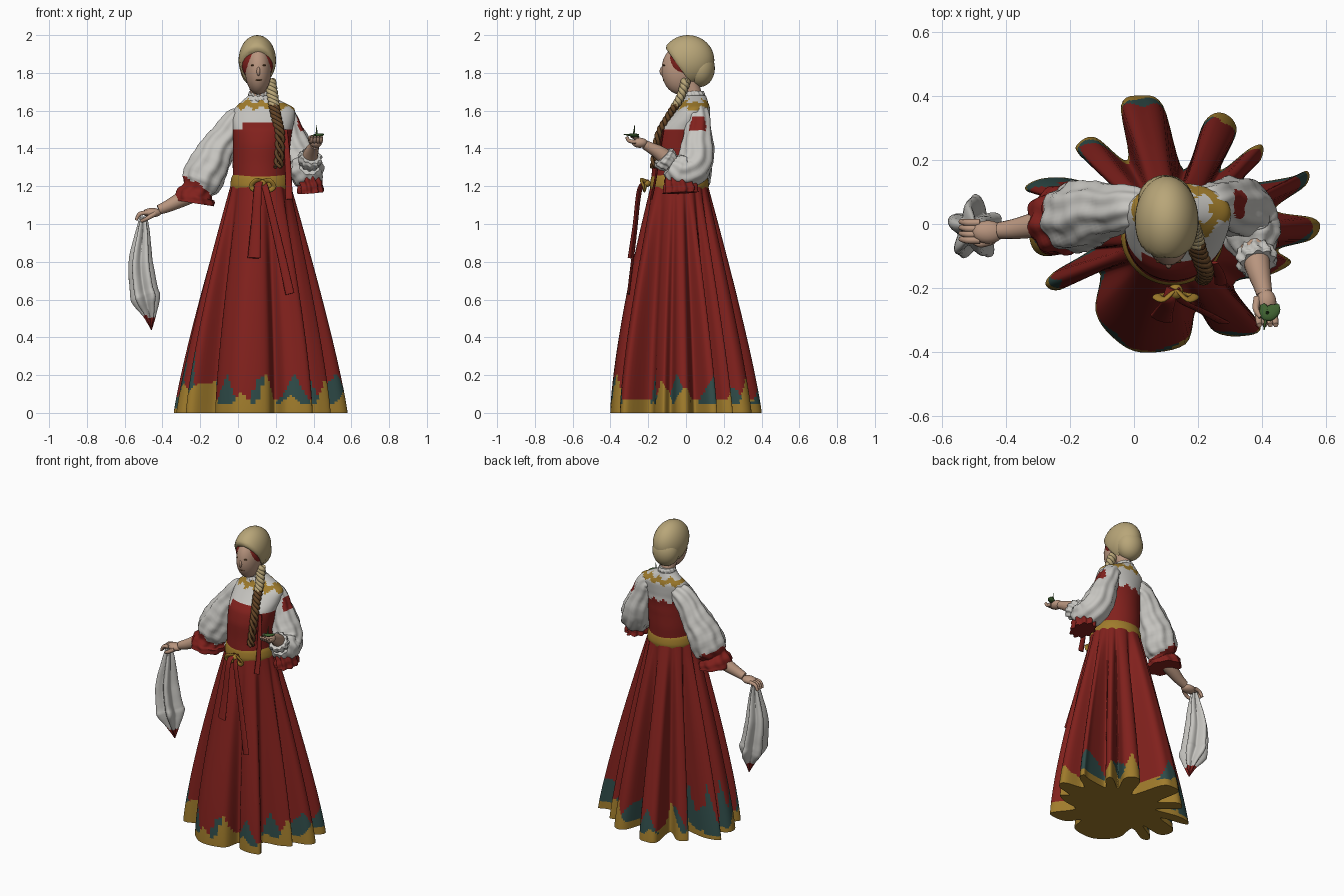
import bpy, bmesh, math
from mathutils import Vector

COL = dict(red=(.22, .015, .012), white=(.57, .56, .53), gold=(.35, .2, .025), teal=(.028, .07, .065),
           skin=(.48, .3, .21), blonde=(.48, .38, .19), brown=(.12, .055, .018), green=(.05, .12, .03))
NAMES = list(COL)
MATS = []
for k, c in COL.items():
    m = bpy.data.materials.new(k)
    m.diffuse_color = (*c, 1)
    MATS.append(m)


def finish(name, bm, col):
    """Colour each face by name or by a function of its centre, and smooth it."""
    bmesh.ops.recalc_face_normals(bm, faces=bm.faces)
    used = []
    for f in bm.faces:
        k = col(f.calc_center_median()) if callable(col) else col
        if k not in used:
            used.append(k)
        f.material_index = used.index(k)
        f.smooth = len(f.verts) <= 4
    me = bpy.data.meshes.new(name)
    bm.to_mesh(me)
    bm.free()
    for k in used:
        me.materials.append(MATS[NAMES.index(k)])
    ob = bpy.data.objects.new(name, me)
    bpy.context.collection.objects.link(ob)
    return ob


def loft(name, rings, col):
    bm = bmesh.new()
    vs = [[bm.verts.new(p) for p in r] for r in rings]
    n = len(vs[0])
    for a, b in zip(vs, vs[1:]):
        for i in range(n):
            bm.faces.new((a[i], a[(i + 1) % n], b[(i + 1) % n], b[i]))
    bm.faces.new(vs[0])
    bm.faces.new(vs[-1])
    return finish(name, bm, col)


def spline(pts, sub, closed=False):
    P = [Vector(p) for p in pts]
    n, out = len(P), []
    for i in range(n if closed else n - 1):
        if closed:
            a, b, c, d = (P[(i + k) % n] for k in (-1, 0, 1, 2))
        else:
            a, b, c, d = P[max(i - 1, 0)], P[i], P[i + 1], P[min(i + 2, n - 1)]
        for s in range(sub):
            t = s / sub
            out.append(.5 * (2 * b + (c - a) * t + (2 * a - 5 * b + 4 * c - d) * t * t
                             + (3 * b - a - 3 * c + d) * t ** 3))
    return out if closed else out + [P[-1]]


def sweep(name, pts, col, n=16, folds=0, amp=0, flat=1, sub=5, wob=1):
    """Tube along (x, y, z, radius) points, optionally pleated or flattened."""
    path = spline(pts, sub)
    rings, nor = [], None
    for i, p in enumerate(path):
        t = (path[min(i + 1, len(path) - 1)] - path[max(i - 1, 0)]).to_3d().normalized()
        if nor is None:
            nor = Vector((0, 0, 1)) if abs(t.y) > .85 else Vector((0, 1, 0))
        nor = (nor - t * nor.dot(t)).normalized()
        b = t.cross(nor)
        ring = []
        for k in range(n):
            a = 2 * math.pi * k / n
            r = max(p[3], .001) * (1 + amp * math.sin(folds * a + .8 * wob * math.sin(i * .6))
                                   + .3 * wob * amp * math.sin(i * 1.7 + 2 * a))
            ring.append(p.to_3d() + b * r * math.cos(a) + nor * r * flat * math.sin(a))
        rings.append(ring)
    return loft(name, rings, col)


def ball(name, loc, rad, col, fn=None, seg=28):
    bm = bmesh.new()
    bmesh.ops.create_uvsphere(bm, u_segments=seg, v_segments=seg // 2, radius=1)
    for v in bm.verts:
        v.co = Vector(loc) + Vector([a * b for a, b in zip(v.co, rad)])
        if fn:
            fn(v.co)
    return finish(name, bm, col)


# Skirt: deep-fold hem outline blended up to an oval waist, fuller in front
HEM = [(.58, -.01), (.555, .02), (.44, .045), (.535, .12), (.54, .165), (.48, .145), (.34, .13), (.395, .2),
       (.40, .245), (.36, .235), (.27, .17), (.32, .29), (.28, .345), (.22, .32), (.155, .17), (.09, .37),
       (.02, .40), (-.04, .37), (-.02, .2), (-.12, .27), (-.175, .25), (-.17, .215), (-.07, .12), (-.22, .145),
       (-.31, .135), (-.33, .10), (-.16, .06), (-.3, .01), (-.325, -.05), (-.28, -.10), (-.14, -.08),
       (-.25, -.15), (-.275, -.19), (-.23, -.205), (-.11, -.15), (-.12, -.27), (-.07, -.35), (.02, -.40),
       (.16, -.375), (.195, -.27), (.25, -.335), (.33, -.35), (.395, -.32), (.31, -.19), (.42, -.16),
       (.49, -.12), (.45, -.08), (.55, -.05)]
base = spline(HEM, 6, True)
mid = Vector((.12, -.02))
dirs = [(p - mid).normalized() for p in base]
N = len(base)
waist, ease = [], []
for i in range(N):
    d = sum((dirs[(i + k) % N] for k in range(-11, 12)), Vector((0, 0))).normalized()
    waist.append(Vector((.12 + .155 * d.x, -.035 + .148 * d.y)))
    ease.append(1.17 + .25 * max(0, -d.y))


def zigzag(t):
    return abs((t % 2) - 1)


def hem_colour(c):
    a = math.atan2(c.y, c.x - .12) / math.pi
    if c.z < .02 + .2 * zigzag(a * 17) * zigzag(a * 5 + .4):
        return 'gold'
    if .05 < c.z < .21 * zigzag(a * 13 + .5) or (c.z < .36 * zigzag(a * 40) and abs(a) > .78):
        return 'teal'
    return 'gold' if c.z < .07 else 'red'


levels = [.012 * i for i in range(33)] + [.4 + .082 * i for i in range(11)]
loft('skirt', [[(*base[i].lerp(waist[i], (z / 1.22) ** ease[i]), z) for i in range(N)] for z in levels], hem_colour)


# Bodice and blouse yoke
def bodice_colour(c):
    jag = .012 * math.sin(c.x * 90)
    if 1.615 < c.z + jag < 1.65:
        return 'gold'
    top = 1.535 if c.y < 0 and abs(c.x - .13) < .1 else 1.5
    return 'red' if c.z < top + (jag if c.y > 0 else 0) else 'white'


torso = spline([(1.17, .12, -.035, .158), (1.24, .12, -.035, .148), (1.32, .12, -.03, .148), (1.42, .125, -.028, .152),
                (1.5, .13, -.015, .158), (1.56, .135, .015, .165), (1.61, .14, .04, .158), (1.64, .13, .048, .12),
                (1.68, .11, .05, .055)], 5)
DEPTH = [(1.17, .148), (1.42, .148), (1.5, .138), (1.56, .11), (1.61, .088), (1.64, .07), (1.7, .048)]


def depth(z):
    for (a, b), (c, d) in zip(DEPTH, DEPTH[1:]):
        if z <= c:
            return b + (d - b) * max(0, z - a) / (c - a)
    return DEPTH[-1][1]


angles = [2 * math.pi * k / 60 for k in range(60)]
loft('bodice', [[(x + r * math.cos(a), y + depth(z) * math.sin(a), z) for a in angles] for z, x, y, r in torso],
     bodice_colour)
sweep('belt', [(.12, -.035, 1.18, .156), (.12, -.035, 1.205, .161), (.12, -.035, 1.24, .156), (.12, -.035, 1.26, .148)],
      'gold', n=48, flat=.97)

# Neck and ruffled collar
sweep('neck', [(.11, .05, 1.63, .048), (.108, .035, 1.7, .045), (.105, .01, 1.78, .05)], 'skin')
for i, (z, r) in enumerate([(1.655, .062), (1.685, .054)]):
    sweep(f'collar_ruffle_{i}', [(.11, .045, z - .02, r * .8), (.11, .045, z, r), (.11, .045, z + .02, r * .85)],
          'white', n=60, folds=12, amp=.07)

# Head, headwear and face
ball('face', (.107, -.03, 1.815), (.07, .1, .13), 'skin')
ball('headband', (.103, -.02, 1.855), (.086, .084, .1), 'red')


def cut_front(co):
    if co.z < 1.94:
        co.y = max(co.y, -.115 + (1.94 - co.z) * .72)


ball('headscarf', (.102, .01, 1.867), (.099, .14, .133), 'blonde', cut_front, 40)
ball('headscarf_back', (.098, .073, 1.825), (.086, .08, .1), 'blonde')
ball('nose', (.108, -.126, 1.808), (.01, .014, .024), 'skin', seg=12)
ball('mouth', (.108, -.113, 1.762), (.022, .01, .006), 'brown', seg=12)
for s in (-1, 1):
    ball('eye', (.108 + s * .028, -.116, 1.84), (.012, .006, .005), 'brown', seg=12)

# Three-strand braid and its ribbon
braid = spline([(.17, .0, 1.76), (.185, -.03, 1.67), (.2, -.085, 1.58), (.222, -.145, 1.47), (.215, -.172, 1.3)], 14)
for k in range(3):
    pts = []
    for i, p in enumerate(braid):
        a = i * .62 + k * 2.094
        pts.append((p.x + .018 * math.cos(a), p.y + .012 * math.sin(a), p.z, .016 - .007 * i / len(braid)))
    sweep(f'braid_strand_{k}', pts, lambda c: 'blonde' if c.z > 1.63 else 'brown', n=8, sub=1)
sweep('braid_ribbon', [(.25, -.12, 1.5, .012), (.262, -.145, 1.35, .016), (.268, -.165, 1.22, .018),
                       (.27, -.185, 1.13, .02)], 'red', n=10, flat=.35)

# Sash bow and hanging ends
sweep('sash_end_short', [(.12, -.2, 1.23, .02), (.105, -.248, 1.19, .022), (.095, -.27, 1.0, .028),
                         (.085, -.294, .82, .036)], 'red', n=10, flat=.3)
sweep('sash_end_long', [(.13, -.2, 1.23, .015), (.15, -.24, 1.17, .018), (.21, -.27, .92, .021),
                        (.275, -.305, .63, .024)], 'red', n=10, flat=.3)
for s in (-1, 1):
    sweep('bow_loop', [(.13, -.2, 1.22, .012), (.13 + s * .035, -.235, 1.232, .013), (.13 + s * .06, -.225, 1.2, .014),
                       (.13 + s * .035, -.22, 1.18, .013), (.13, -.21, 1.21, .012)], 'gold', n=10, flat=.5)
ball('bow_knot', (.13, -.21, 1.215), (.024, .025, .02), 'gold', seg=14)

# Lowered arm: puffed sleeve with ruffled cuff
sweep('lowered_sleeve', [(.04, .05, 1.565, .05), (-.01, .05, 1.54, .07), (-.068, .045, 1.46, .079),
                         (-.118, .037, 1.38, .094), (-.16, .028, 1.3, .106), (-.195, .017, 1.22, .104),
                         (-.213, .01, 1.18, .08), (-.225, .01, 1.15, .1), (-.232, .01, 1.11, .105)],
      lambda c: 'red' if c.z < 1.24 + .015 * math.sin(c.x * 60) and c.z < 1.13 - (c.x + .12) else 'white',
      n=54, folds=8, amp=.06)
sweep('lowered_forearm', [(-.2, .01, 1.18, .05), (-.29, .0, 1.135, .042), (-.37, -.015, 1.095, .032),
                          (-.42, -.02, 1.075, .026)], 'skin')
ball('lowered_palm', (-.455, -.025, 1.06), (.05, .036, .025), 'skin', seg=20)
for k in range(4):
    y = -.05 + k * .018
    sweep(f'lowered_finger_{k}', [(-.48, y, 1.06, .012), (-.52, y, 1.053, .011), (-.54, y + .003, 1.02, .008)],
          'skin', n=8)
sweep('lowered_thumb', [(-.44, -.05, 1.055, .014), (-.48, -.062, 1.03, .011), (-.51, -.045, 1.015, .009)], 'skin', n=8)

# Hanging handkerchief: straight pleats, one long corner
sweep('handkerchief', [(-.5, -.02, 1.04, .016), (-.505, -.02, .95, .032), (-.515, -.018, .8, .052),
                       (-.5, -.015, .66, .06), (-.487, -.015, .6, .062), (-.468, -.02, .52, .03),
                       (-.458, -.02, .44, .002)],
      lambda c: 'red' if c.z < .51 else 'white', n=60, folds=5, amp=.3, flat=1.3, wob=.15)

# Raised arm: sleeve, cuff ruffle, forearm
sweep('raised_sleeve', [(.19, .06, 1.575, .045), (.24, .064, 1.57, .062), (.275, .064, 1.49, .07),
                        (.312, .06, 1.39, .088), (.345, .04, 1.31, .092), (.36, .0, 1.28, .09), (.37, -.05, 1.29, .085),
                        (.378, -.09, 1.31, .055)],
      lambda c: 'red' if c.z > 1.5 and c.x > .315 else 'white', n=54, folds=8, amp=.06)
sweep('raised_cuff', [(.37, -.03, 1.26, .055), (.38, -.03, 1.215, .062), (.384, -.028, 1.165, .066)],
      'red', n=60, folds=10, amp=.11, flat=1.3)
sweep('raised_forearm', [(.37, -.05, 1.3, .05), (.385, -.13, 1.37, .04), (.4, -.19, 1.405, .029), (.407, -.22, 1.42, .025)],
      'skin')
sweep('wrist_ruffle', [(.377, -.08, 1.32, .05), (.382, -.11, 1.345, .062), (.386, -.125, 1.36, .055)],
      'white', n=48, folds=10, amp=.1)
ball('raised_palm', (.412, -.245, 1.43), (.032, .042, .027), 'skin', seg=20)
for k in range(4):
    x = .385 + k * .017
    sweep(f'raised_finger_{k}', [(x, -.265, 1.435, .011), (x + .004, -.3, 1.44, .01), (x + .006, -.315, 1.462, .008)],
          'skin', n=8)
sweep('raised_thumb', [(.385, -.23, 1.435, .012), (.38, -.265, 1.455, .01), (.395, -.29, 1.465, .008)], 'skin', n=8)

# Small sprig held in the raised hand
sweep('leaf', [(.4, -.25, 1.462, .008), (.415, -.28, 1.468, .024), (.44, -.265, 1.47, .02), (.45, -.25, 1.475, .004)],
      'green', n=10, flat=.4)
sweep('stem', [(.415, -.28, 1.46, .006), (.416, -.275, 1.49, .004), (.417, -.272, 1.525, .001)], 'green', n=8)
sweep('twig', [(.41, -.3, 1.47, .005), (.405, -.33, 1.475, .002)], 'green', n=8)
